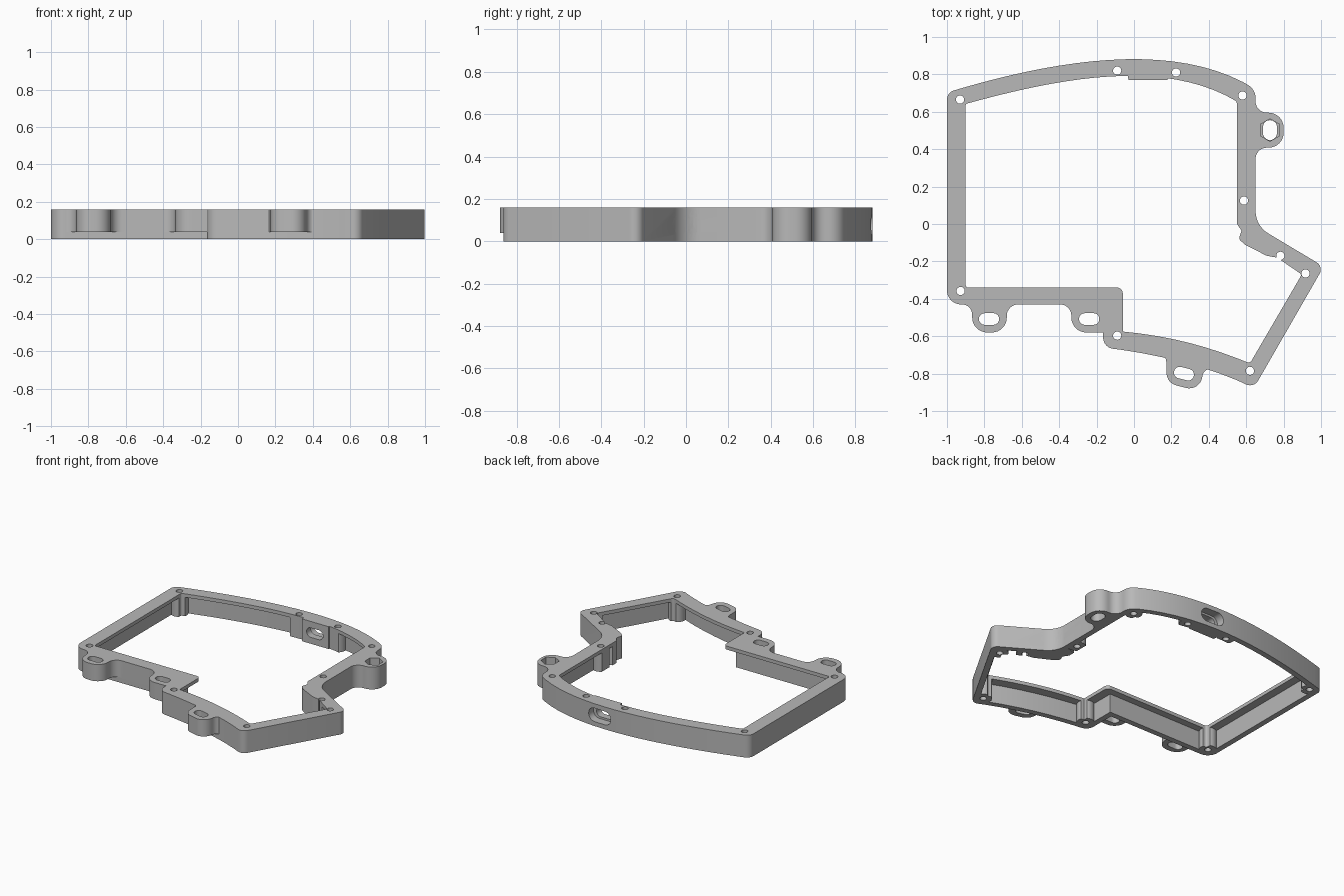
import bpy
import bmesh
from math import sin, cos, tan, pi
from mathutils import Vector, Matrix
from mathutils.geometry import interpolate_bezier

cube = bpy.data.objects.get("Cube")
if cube:
    bpy.data.objects.remove(cube)

HEIGHT, WALL, LIP_UNDERSIDE, EAR_BASE = 0.16, 0.04, 0.135, 0.04

grey = bpy.data.materials.new("plain grey")
grey.use_nodes = True
grey.diffuse_color = (0.48, 0.48, 0.48, 1)
grey.node_tree.nodes["Principled BSDF"].inputs["Base Color"].default_value = (0.48, 0.48, 0.48, 1)


def bezier(a, b, c, d, count, r_start=0, r_end=0):
    """Corner list along a curve, with rounding radii at its two ends."""
    pts = interpolate_bezier(*[Vector((*p, 0)) for p in (a, b, c, d)], count)
    radii = [r_start] + [0] * (count - 2) + [r_end]
    return [(p.x, p.y, r) for p, r in zip(pts, radii)]


def inset(corners, d):
    """Offset a clockwise outline inwards, adjusting its corner radii."""
    out = []
    for i, c in enumerate(corners):
        p, a, b = (Vector(q[:2]) for q in (c, corners[i - 1], corners[(i + 1) % len(corners)]))
        e, f = (p - a).normalized(), (b - p).normalized()
        n, m = Vector((e.y, -e.x)), Vector((f.y, -f.x))
        q = p + (n + m) * d / (1 + n.dot(m))
        concave = e.x * f.y - e.y * f.x > 0
        r = c[2] + (d if concave else -d) if c[2] else 0
        out.append((q.x, q.y, max(r, 0)))
    return out


def rounded(corners, steps=8):
    """Turn (x, y, radius) corners into a point outline."""
    out = []
    for i, c in enumerate(corners):
        p = Vector(c[:2])
        if c[2] < 0.003:
            out.append(p)
            continue
        u = (Vector(corners[i - 1][:2]) - p).normalized()
        v = (Vector(corners[(i + 1) % len(corners)][:2]) - p).normalized()
        half = u.angle(v) / 2
        t, sweep = c[2] / tan(half), pi - 2 * half
        centre = p + (u + v).normalized() * c[2] / sin(half)
        a, b = p + u * t - centre, p + v * t - centre
        for k in range(steps + 1):
            w = sweep * k / steps
            out.append(centre + (a * sin(sweep - w) + b * sin(w)) / sin(sweep))
    return out


def prism(name, pts, z0, z1, matrix=None):
    bm = bmesh.new()
    face = bm.faces.new([bm.verts.new((p[0], p[1], z0)) for p in pts])
    top = bmesh.ops.extrude_face_region(bm, geom=[face])
    verts = [g for g in top["geom"] if isinstance(g, bmesh.types.BMVert)]
    bmesh.ops.translate(bm, verts=verts, vec=(0, 0, z1 - z0))
    if matrix:
        bm.transform(matrix)
    bmesh.ops.recalc_face_normals(bm, faces=bm.faces)
    mesh = bpy.data.meshes.new(name)
    bm.to_mesh(mesh)
    bm.free()
    mesh.materials.append(grey)
    obj = bpy.data.objects.new(name, mesh)
    bpy.context.collection.objects.link(obj)
    return obj


def combine(target, tool, operation, keep=False):
    mod = target.modifiers.new("combine", 'BOOLEAN')
    mod.operation, mod.solver, mod.object = operation, 'EXACT', tool
    graph = bpy.context.evaluated_depsgraph_get()
    graph.update()
    mesh = bpy.data.meshes.new_from_object(target.evaluated_get(graph))
    target.modifiers.clear()
    target.data = mesh
    if not keep:
        bpy.data.objects.remove(tool)


def circle(x, y, r, n=24):
    return [(x + r * cos(2 * pi * k / n), y + r * sin(2 * pi * k / n)) for k in range(n)]


def slot(x, y, half_w, half_h, turn=0):
    r = min(half_w, half_h) * 0.98
    box = [(-half_w, -half_h, r), (-half_w, half_h, r), (half_w, half_h, r), (half_w, -half_h, r)]
    spin = Matrix.Rotation(turn, 2)
    return [spin @ p + Vector((x, y)) for p in rounded(box)]


# Outer outline, clockwise from the front right corner
outer = [(-1, -0.43, 0.075)]
outer += bezier((-1, 0.703), (-0.45, 0.87), (0.22, 0.995), (0.65, 0.72), 21, 0.05, 0.08)
outer += [(0.65, -0.01, 0.14), (1.0144, -0.2276, 0.045)]
outer += bezier((0.641, -0.877), (0.41, -0.76), (0.1, -0.69), (-0.165, -0.66), 9, 0.05, 0.06)
outer += [(-0.165, -0.43, 0)]

# Opening bounded by the lip
inner = [(-0.9, -0.34, 0.015)]
inner += bezier((-0.9, 0.642), (-0.4, 0.78), (0.16, 0.89), (0.55, 0.655), 21, 0.01, 0.02)
inner += [(0.55, -0.0, 0.03), (0.575, -0.035, 0.01), (0.56, -0.08, 0.02), (0.595, -0.112, 0.01),
          (0.71, -0.17, 0.02), (0.765, -0.18, 0.02), (0.897, -0.27, 0.015)]
inner += bezier((0.62, -0.745), (0.4, -0.655), (0.2, -0.6), (-0.06, -0.575), 9, 0.02, 0)
inner += [(-0.06, -0.34, 0.03)]

screws = [(-0.93, 0.665), (-0.09, 0.82), (0.225, 0.81), (0.58, 0.687), (0.588, 0.125),
          (0.783, -0.17), (0.917, -0.265), (0.62, -0.785), (-0.09, -0.597), (-0.927, -0.358)]

frame = prism("frame", rounded(outer), 0, HEIGHT)
opening = prism("opening", rounded(inner), -0.1, 0.3)
pocket = prism("pocket", rounded(inset(outer, WALL)), -0.1, LIP_UNDERSIDE)

# Blocks behind the two ports, and screw bosses, are left standing
back_block = prism("back_block", [(-0.03, 0.77), (0.18, 0.77), (0.2, 0.95), (-0.05, 0.95)], -0.2, 0.4)
combine(opening, back_block, 'DIFFERENCE', keep=True)
combine(pocket, back_block, 'DIFFERENCE')
side_block = prism("side_block", [(0.5, 0.03), (0.54, -0.2), (0.73, -0.21), (0.8, -0.04), (0.68, 0.09)],
                   -0.2, 0.4)
combine(pocket, side_block, 'DIFFERENCE')
for x, y in screws:
    combine(pocket, prism("boss", circle(x, y, 0.058), -0.2, 0.4), 'DIFFERENCE')

# Mounting ears
ears = [
    ([(-0.925, -0.41, 0), (-0.925, -0.43, 0), (-0.865, -0.43, 0.055), (-0.865, -0.58, 0.08),
      (-0.68, -0.58, 0.08), (-0.68, -0.43, 0.06), (-0.6, -0.43, 0), (-0.6, -0.41, 0)], EAR_BASE),
    ([(-0.41, -0.41, 0), (-0.41, -0.43, 0), (-0.335, -0.43, 0.06), (-0.335, -0.58, 0.08),
      (-0.145, -0.58, 0), (-0.145, -0.41, 0)], EAR_BASE),
    ([(0.1, -0.67, 0), (0.1, -0.69, 0), (0.172, -0.705, 0.04), (0.175, -0.85, 0.07),
      (0.35, -0.895, 0.07), (0.375, -0.765, 0.04), (0.48, -0.797, 0), (0.48, -0.77, 0)], EAR_BASE),
    ([(0.63, 0.665, 0), (0.65, 0.665, 0), (0.65, 0.595, 0.06), (0.8, 0.595, 0.08),
      (0.8, 0.408, 0.08), (0.65, 0.408, 0.06), (0.65, 0.33, 0), (0.63, 0.33, 0)], 0),
]
for corners, base in ears:
    combine(frame, prism("ear", rounded(corners), base, HEIGHT), 'UNION')

combine(frame, pocket, 'DIFFERENCE')
combine(frame, opening, 'DIFFERENCE')

# Screw holes, ear slots and the hexagonal nut recess
holes = [circle(x, y, 0.022, 20) for x, y in screws]
holes += [slot(-0.775, -0.508, 0.054, 0.031), slot(-0.24, -0.508, 0.054, 0.031),
          slot(0.267, -0.8, 0.054, 0.031, -0.25), slot(0.727, 0.502, 0.037, 0.053)]
for pts in holes:
    combine(frame, prism("hole", pts, -0.1, 0.3), 'DIFFERENCE')
hexagon = [(0.727 + 0.06 * sin(k * pi / 3), 0.502 + 0.06 * cos(k * pi / 3)) for k in range(6)]
combine(frame, prism("nut_recess", hexagon, 0.1, 0.3), 'DIFFERENCE')

# Stepped cable ports through the back and side walls
for x, y, nx, ny in [(0.07, 0.82, 0, 1), (0.675, -0.06, 0.5, 0.866)]:
    place = Matrix(((-ny, 0, nx, x), (nx, 0, ny, y), (0, 1, 0, 0.08), (0, 0, 0, 1)))
    combine(frame, prism("port_outer", slot(0, 0, 0.09, 0.048), 0, 0.25, place), 'DIFFERENCE')
    combine(frame, prism("port_inner", slot(0, 0, 0.065, 0.034), -0.15, 0.1, place), 'DIFFERENCE')

frame.data.materials.clear()
frame.data.materials.append(grey)
frame.data.polygons.foreach_set("material_index", [0] * len(frame.data.polygons))
bpy.ops.object.select_all(action='DESELECT')
frame.select_set(True)
bpy.context.view_layer.objects.active = frame
bpy.ops.object.shade_smooth_by_angle()
